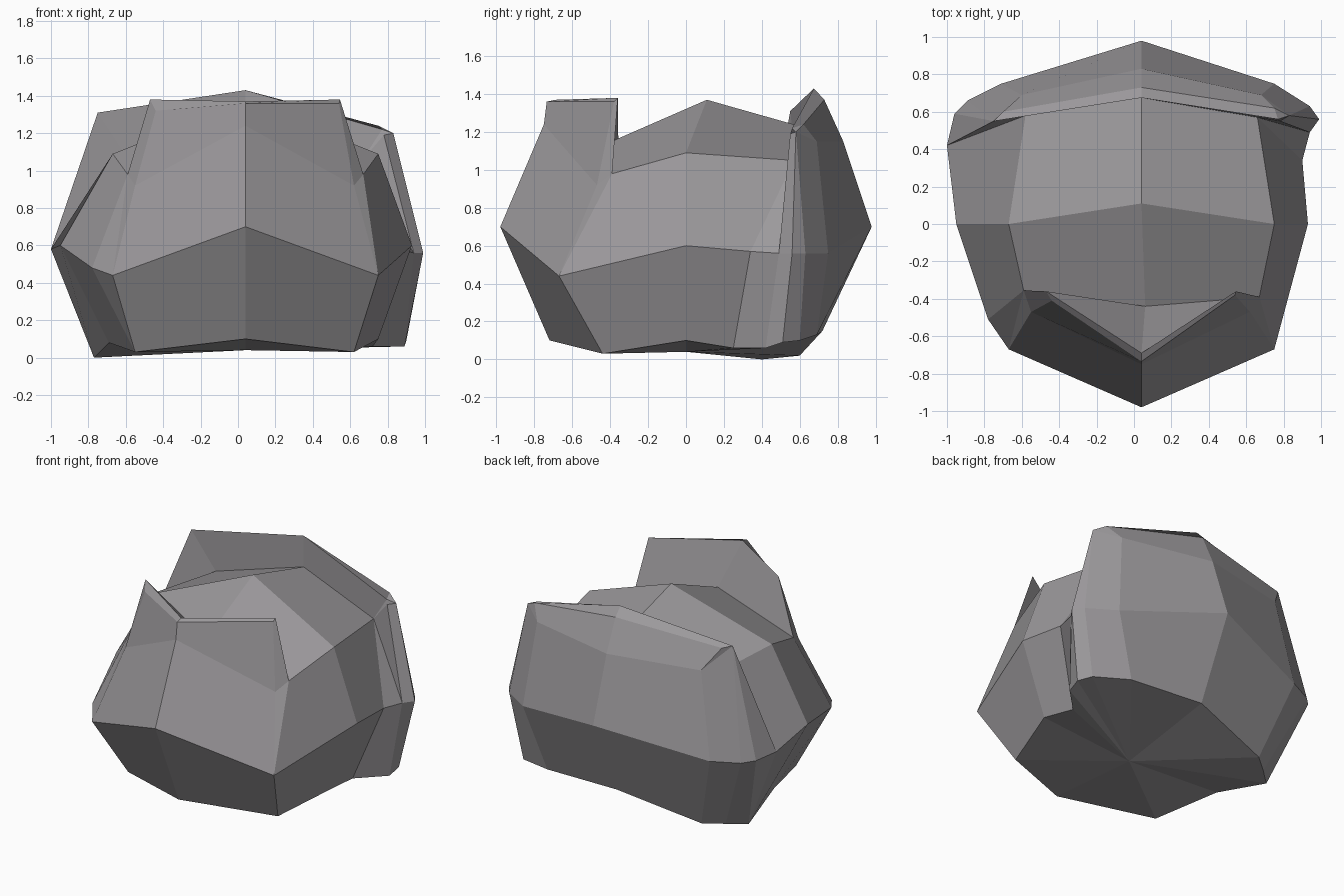
import bpy, bmesh

stone = bpy.data.materials.new("stone_grey")
stone.diffuse_color = (0.33, 0.318, 0.33, 1)
bm = bmesh.new()


def face(pts):
    """One facet; repeated corners collapse to a triangle."""
    uniq = list(dict.fromkeys(pts))
    if len(uniq) > 2:
        bm.faces.new([bm.verts.new(p) for p in uniq])


def strip(a, b):
    """Band of facets between two equally long rows of points."""
    for i in range(len(a) - 1):
        face([a[i], a[i + 1], b[i + 1], b[i]])


# widest ring, from the front round by the right
mid = [(0.04, -0.98, 0.70), (0.75, -0.67, 0.44), (0.93, 0, 0.60), (0.90, 0.34, 0.57),
       (0.94, 0.49, 0.56), (0.99, 0.56, 0.56), (0.94, 0.63, 0.56), (0.75, 0.75, 0.56),
       (0.04, 0.98, 0.70), (-0.71, 0.75, 0.56), (-0.89, 0.66, 0.56), (-0.96, 0.59, 0.57),
       (-1.0, 0.42, 0.58), (-0.95, 0, 0.60), (-0.78, -0.51, 0.48), (-0.67, -0.67, 0.44)]
# foot ring below it
foot = [(0.04, -0.72, 0.10), (0.62, -0.44, 0.03), (0.75, 0, 0.10), (0.72, 0.25, 0.06),
        (0.89, 0.42, 0.06), (0.90, 0.51, 0.09), (0.85, 0.60, 0.10), (0.60, 0.69, 0.13),
        (0.04, 0.72, 0.15), (-0.54, 0.60, 0.02), (-0.66, 0.50, 0.01), (-0.77, 0.40, 0.0),
        (-0.77, 0.40, 0.0), (-0.69, 0, 0.08), (-0.55, -0.44, 0.03), (-0.55, -0.44, 0.03)]
strip(foot + foot[:1], mid + mid[:1])

# underside
base = (0.04, 0.0, 0.04)
strip(foot + foot[:1], [base] * 17)

# domed top: left shoulder, ridge, right shoulder
left = [(-0.59, -0.355, 0.98), (-0.67, 0, 1.09), (-0.58, 0.58, 1.05)]
ridge = [(0.06, -0.44, 1.13), (0.04, 0.11, 1.37), (0.04, 0.675, 1.21)]
right = [(0.67, -0.39, 0.98), (0.75, 0, 1.09), (0.66, 0.57, 1.05)]
strip(left, ridge)
strip(ridge, right)
strip(mid[1:4], right)
strip(mid[12:16], [left[2], left[1], left[0], left[0]])

# front crest: face, brow, rim and inner notch
brow = [(-0.55, -0.47, 0.92), (0.04, -0.75, 1.24), (0.62, -0.47, 0.92)]
rim = [(-0.44, -0.41, 1.32), (0.04, -0.735, 1.36), (0.54, -0.38, 1.36)]
crest = [(-0.47, -0.36, 1.38), (0.04, -0.69, 1.37), (0.545, -0.36, 1.38)]
rows = [[mid[15], mid[0], mid[1]], brow, rim, crest, [left[0], ridge[0], right[0]]]
for a, b in zip(rows, rows[1:]):
    strip(a, b)
for k in (0, 2):                       # crest ends
    face([rows[0][k], brow[k], rows[4][k]])
    face([brow[k], rim[k], crest[k], rows[4][k]])

# back crest: outer wall, bevel, top edge and inner wall
tip_r, tip_l, in_r = (0.83, 0.58, 1.20), (-0.75, 0.55, 1.31), (0.78, 0.55, 1.19)
wall = [right[2], right[2], tip_r, tip_r, (0.68, 0.69, 1.15), (0.04, 0.83, 1.15),
        (-0.60, 0.69, 1.15), tip_l, tip_l, left[2]]
strip(mid[3:5], wall[:2])
face([mid[4], in_r, right[2]])
face([mid[4], mid[5], tip_r, in_r])
strip(mid[5:13], wall[2:9] + [tip_l])
face([mid[12], tip_l, left[2]])
outer = [tip_r] + wall[4:7] + [tip_l]
bevel = [tip_r, (0.75, 0.62, 1.24), (0.04, 0.73, 1.37), (-0.70, 0.60, 1.30), tip_l]
top = [tip_r, (0.77, 0.56, 1.22), (0.04, 0.675, 1.43), tip_l, tip_l]
strip(outer, bevel)
strip(bevel, top)
strip(top[:4], [in_r, right[2], ridge[2], left[2]])
face([tip_r, top[1], in_r])

# weld the bands into one stone
bmesh.ops.remove_doubles(bm, verts=bm.verts, dist=0.001)
bmesh.ops.holes_fill(bm, edges=bm.edges, sides=8)
bmesh.ops.recalc_face_normals(bm, faces=bm.faces)
me = bpy.data.meshes.new("boulder")
bm.to_mesh(me)
bm.free()
me.materials.append(stone)
boulder = bpy.data.objects.new("boulder", me)
bpy.context.collection.objects.link(boulder)
